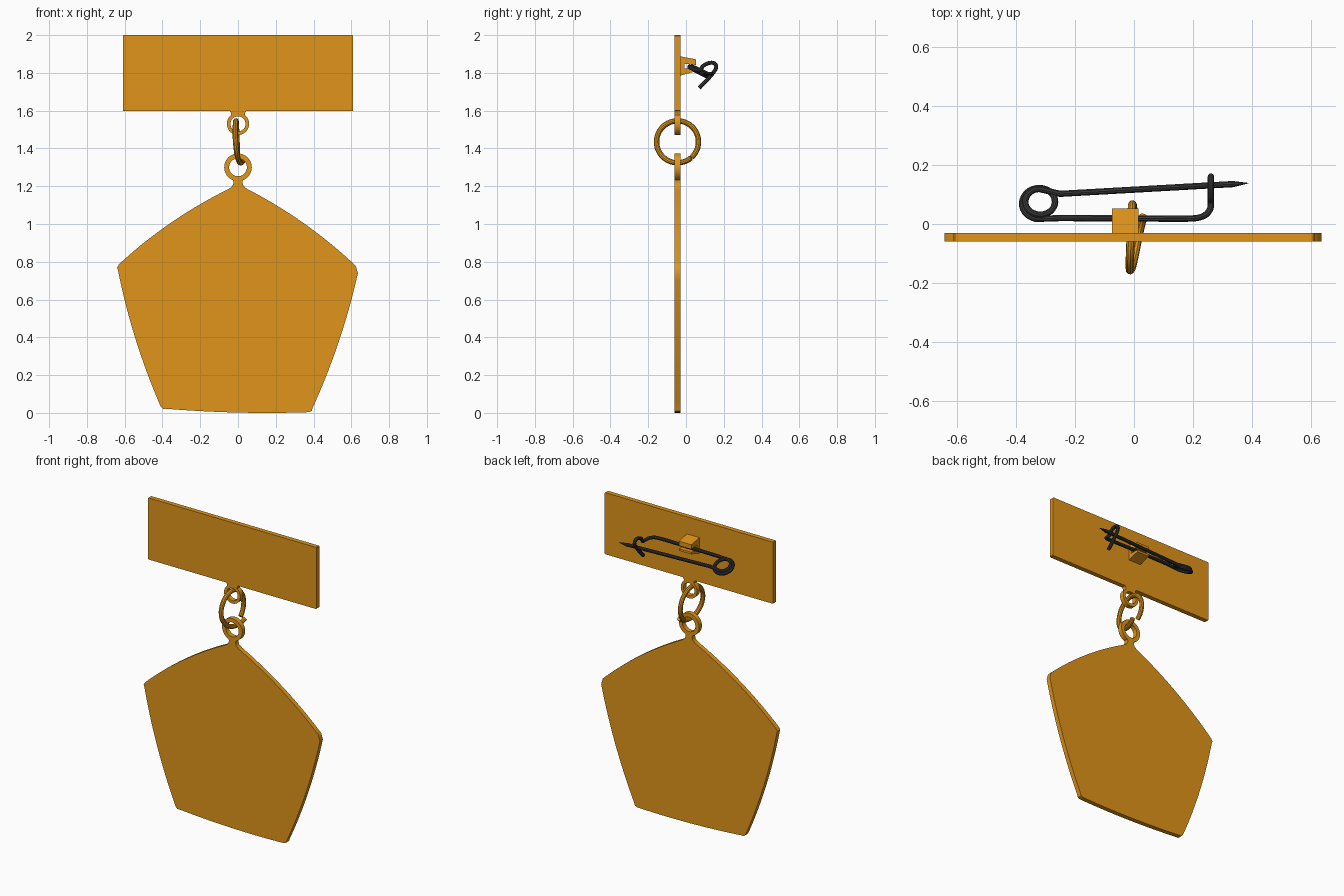
import bpy, bmesh, math
from mathutils import Vector

if "Cube" in bpy.data.objects:
    bpy.data.objects.remove(bpy.data.objects["Cube"])

Y0, Y1 = -0.06, -0.03          # plate front and back
YC = (Y0 + Y1) / 2


def material(name, rgb):
    m = bpy.data.materials.new(name)
    m.diffuse_color = (*rgb, 1)
    m.use_nodes = True
    m.node_tree.nodes["Principled BSDF"].inputs["Base Color"].default_value = m.diffuse_color
    return m


gold = material("gold", (0.75, 0.30, 0.01))
steel = material("dark_steel", (0.04, 0.04, 0.042))


def finish(ob, mat, smooth=True):
    ob.data.materials.append(mat)
    if smooth:
        bpy.ops.object.select_all(action='DESELECT')
        ob.select_set(True)
        bpy.context.view_layer.objects.active = ob
        bpy.ops.object.shade_smooth_by_angle(angle=math.radians(35))
    return ob


def from_bmesh(name, bm, mat, smooth=True):
    bmesh.ops.recalc_face_normals(bm, faces=bm.faces)
    me = bpy.data.meshes.new(name)
    bm.to_mesh(me)
    bm.free()
    ob = bpy.data.objects.new(name, me)
    bpy.context.collection.objects.link(ob)
    return finish(ob, mat, smooth)


def prism(name, points, push, mat, smooth=True):
    """Extrude a closed outline of 3D points along push."""
    bm = bmesh.new()
    face = bm.faces.new([bm.verts.new(p) for p in points])
    geo = bmesh.ops.extrude_face_region(bm, geom=[face], use_keep_orig=True)
    moved = [g for g in geo['geom'] if isinstance(g, bmesh.types.BMVert)]
    bmesh.ops.translate(bm, verts=moved, vec=push)
    return from_bmesh(name, bm, mat, smooth)


def plate(name, xz):
    return prism(name, [(x, Y0, z) for x, z in xz], (0, Y1 - Y0, 0), gold)


def eyelet(name, z, outer, inner, n=40):
    bm = bmesh.new()
    rings = []
    for i in range(n):
        a = math.tau * i / n
        rings.append([bm.verts.new((r * math.cos(a), y, z + r * math.sin(a)))
                      for r, y in ((outer, Y0), (outer, Y1), (inner, Y1), (inner, Y0))])
    for i in range(n):
        p, q = rings[i], rings[(i + 1) % n]
        for j in range(4):
            bm.faces.new((p[j], q[j], q[(j + 1) % 4], p[(j + 1) % 4]))
    return from_bmesh(name, bm, gold)


def wire(name, pts, radius, mat, radii=None):
    cu = bpy.data.curves.new(name, 'CURVE')
    cu.dimensions = '3D'
    cu.bevel_depth = radius
    cu.bevel_resolution = 3
    cu.use_fill_caps = True
    sp = cu.splines.new('POLY')
    sp.points.add(len(pts) - 1)
    for i, p in enumerate(pts):
        sp.points[i].co = (*p, 1)
        sp.points[i].radius = radii[i] if radii else 1
    ob = bpy.data.objects.new(name, cu)
    bpy.context.collection.objects.link(ob)
    bpy.ops.object.select_all(action='DESELECT')
    ob.select_set(True)
    bpy.context.view_layer.objects.active = ob
    bpy.ops.object.convert(target='MESH')
    return finish(bpy.context.object, mat)


def smooth_path(pts, steps=6):
    """Catmull-Rom through the points."""
    p = [Vector(v) for v in pts]
    p = [2 * p[0] - p[1]] + p + [2 * p[-1] - p[-2]]
    out = []
    for a, b, c, d in zip(p, p[1:], p[2:], p[3:]):
        for k in range(steps):
            t = k / steps
            out.append(0.5 * (2 * b + (c - a) * t + (2 * a - 5 * b + 4 * c - d) * t * t
                              + (3 * b - a - 3 * c + d) * t ** 3))
    return out + [p[-2]]


# Top bar with slightly softened corners
c = 0.004
bar = [(-0.61 + c, 2), (0.61 - c, 2), (0.61, 2 - c), (0.61, 1.597 + c),
       (0.61 - c, 1.597), (-0.61 + c, 1.597), (-0.61, 1.597 + c), (-0.61, 2 - c)]
plate("bar", bar)

# Hanging pentagon plate: bowed sides, rounded corners, neck on top
corners = [(0.03, 1.195), (0.64, 0.763), (0.385, 0.004), (-0.405, 0.024),
           (-0.64, 0.778), (-0.03, 1.195)]
bulges = [0.028, 0.022, 0.012, 0.022, 0.028]
outline = []
for (a, b), h in zip(zip(corners, corners[1:]), bulges):
    a, b = Vector(a), Vector(b)
    d = b - a
    n = Vector((-d.y, d.x)).normalized()
    outline += [a + d * t + n * h * 4 * t * (1 - t)
                for t in [0.03 + 0.94 * k / 20 for k in range(21)]]
    if b.x != -0.03 and h != bulges[-1] or b.x < -0.1:
        q = outline[-1]
        outline.append(b + (q - b) * 0.35 + n * 0.002)
        nxt = Vector(corners[corners.index(tuple(round(v, 3) for v in b)) + 1])
        outline.append(b + (nxt - b).normalized() * 0.009)
outline += [Vector(p) for p in ((-0.03, 1.2), (-0.023, 1.22), (-0.03, 1.245),
                                (0.03, 1.245), (0.023, 1.22), (0.03, 1.2))]
plate("pendant_plate", outline)

# Eyelets and the flared neck under the bar
eyelet("pendant_eyelet", 1.300, 0.073, 0.047)
eyelet("bar_eyelet", 1.530, 0.059, 0.040)
plate("bar_neck", [(-0.045, 1.6), (0.045, 1.6), (0.036, 1.585), (0.036, 1.575),
                   (0.0, 1.575), (-0.036, 1.575), (-0.036, 1.585)])

# Open link ring, its ends sprung sideways
N = 56
link = []
for i in range(N + 1):
    t = i / N
    a = math.radians(-50 - 358 * t)
    x = -0.014 + 0.046 * max(0, 1 - t / 0.4) ** 1.5 + 0.012 * max(0, (t - 0.5) / 0.5)
    link.append((x, YC + 0.111 * math.cos(a), 1.435 + 0.111 * math.sin(a)))
wire("link_ring", link, 0.0145, gold)

# Slotted block that holds the pin on the back of the bar
jaw = [(-0.032, 1.888), (0.052, 1.872), (0.052, 1.842), (-0.008, 1.848),
       (-0.008, 1.822), (0.05, 1.822), (0.05, 1.808), (-0.032, 1.785)]
prism("pin_holder", [(-0.075, y, z) for y, z in jaw], (0.09, 0, 0), gold, False)

# Safety pin: clasp hook, fixed arm, coil, sharp arm
hook = [(0.26, 0.07, 1.72), (0.26, 0.12, 1.772), (0.26, 0.158, 1.822),
        (0.26, 0.152, 1.849), (0.26, 0.125, 1.853), (0.26, 0.092, 1.838),
        (0.26, 0.075, 1.815), (0.257, 0.05, 1.815), (0.235, 0.027, 1.826),
        (0.18, 0.018, 1.833), (0.0, 0.019, 1.833), (-0.25, 0.02, 1.831)]
pin = smooth_path(hook)
v, nrm = Vector((0, 0.88, -0.47)), Vector((0, 0.47, 0.88))
center = Vector((-0.32, 0.073, 1.805))
for i in range(1, 49):
    t = i / 48
    a = -math.pi / 2 - math.radians(540) * t
    r = 0.061 - 0.016 * t
    pin.append(center + Vector((r * math.cos(a), 0, 0)) + v * (r * math.sin(a))
               + nrm * (0.02 * t - 0.008))
pin += [Vector((-0.25, 0.102, 1.795)), Vector((0.335, 0.135, 1.795)),
        Vector((0.387, 0.138, 1.795))]
wire("safety_pin", pin, 0.011, steel, [1] * (len(pin) - 1) + [0.08])
